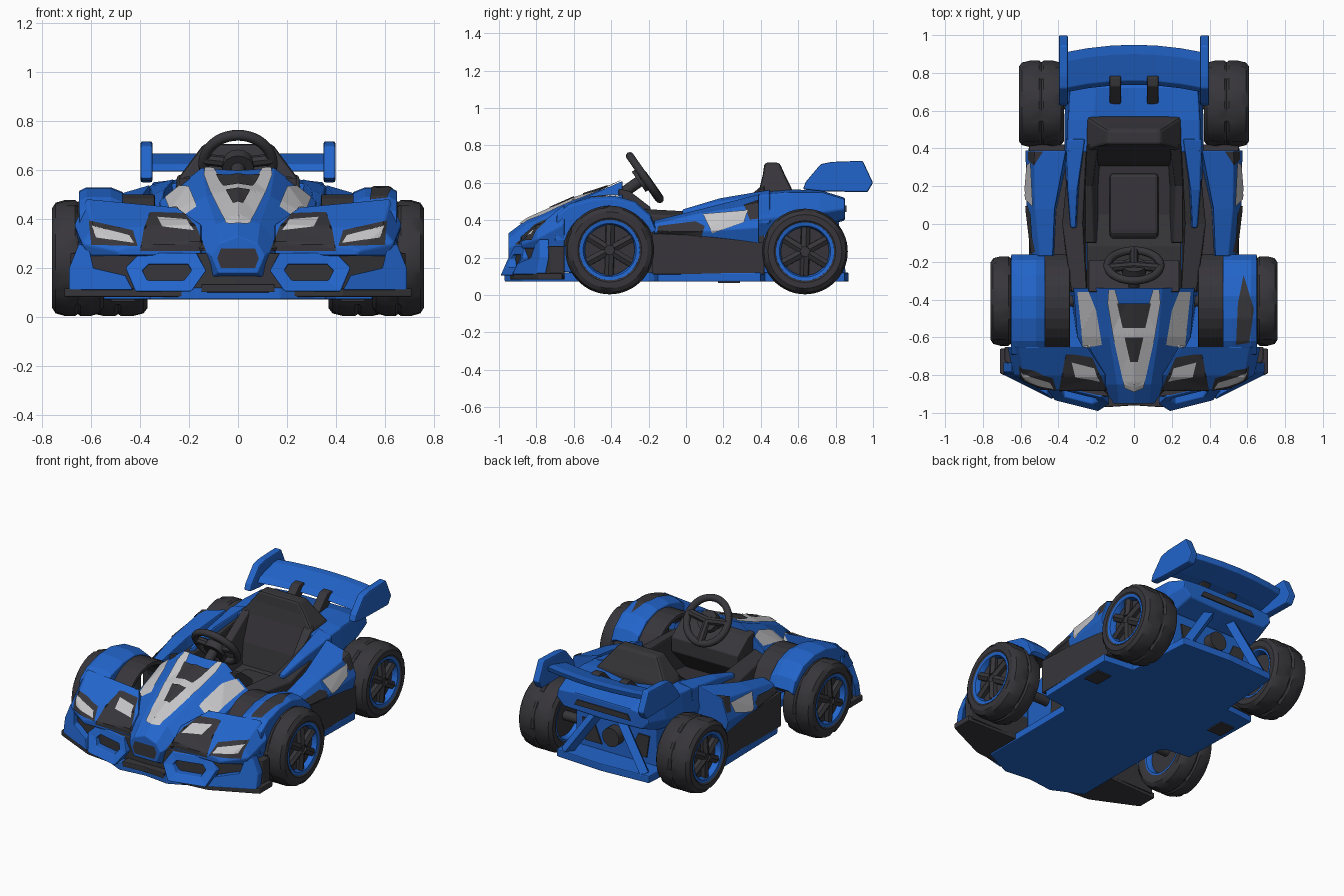
import bpy, bmesh, math
from mathutils import Vector
from mathutils.bvhtree import BVHTree

if "Cube" in bpy.data.objects:
    bpy.data.objects.remove(bpy.data.objects["Cube"])


def material(name, rgb):
    m = bpy.data.materials.new(name)
    m.diffuse_color = (*rgb, 1)
    m.use_nodes = True
    m.node_tree.nodes["Principled BSDF"].inputs["Base Color"].default_value = m.diffuse_color
    return m


BLUE = material("blue", (0.016, 0.130, 0.60))
DARK = material("charcoal", (0.038, 0.036, 0.042))
PALE = material("silver", (0.56, 0.56, 0.58))
SHAPES = {}


def mesh(name, verts, faces, mat, mirror=False, bevel=0.0, smooth=None):
    me = bpy.data.meshes.new(name)
    me.from_pydata(verts, [], faces)
    bm = bmesh.new()
    bm.from_mesh(me)
    bmesh.ops.remove_doubles(bm, verts=bm.verts, dist=1e-5)
    bmesh.ops.recalc_face_normals(bm, faces=bm.faces)
    if mirror:
        mid = [f for f in bm.faces if all(abs(v.co.x) < 1e-5 for v in f.verts)]
        bmesh.ops.delete(bm, geom=mid, context='FACES')
    bm.to_mesh(me)
    bm.free()
    me.calc_loop_triangles()
    SHAPES[name] = ([tuple(v.co) for v in me.vertices], [tuple(t.vertices) for t in me.loop_triangles])
    me.materials.append(mat)
    if smooth:
        me.shade_smooth()
        me.set_sharp_from_angle(angle=math.radians(smooth))
    ob = bpy.data.objects.new(name, me)
    bpy.context.collection.objects.link(ob)
    if mirror:
        ob.modifiers.new("mirror", 'MIRROR')
    if bevel:
        b = ob.modifiers.new("bevel", 'BEVEL')
        b.width, b.segments, b.limit_method = bevel, 2, 'ANGLE'
    return ob


def loft(name, rings, mat, mirror=False, wrap=False, **kw):
    n, m = len(rings[0]), len(rings)
    verts = [tuple(p) for r in rings for p in r]
    faces = []
    for i in range(m if wrap else m - 1):
        k = (i + 1) % m
        faces += [(i * n + j, i * n + (j + 1) % n, k * n + (j + 1) % n, k * n + j) for j in range(n)]
    if not wrap:
        faces += [tuple(range(n)), tuple(range((m - 1) * n, m * n))]
    return mesh(name, verts, faces, mat, mirror, **kw)


def sections(name, table, mat, mirror=True, bevel=0.008):
    """Loft of x,z cross-sections placed along y."""
    return loft(name, [[(x, y, z) for x, z in pts] for y, pts in table], mat, mirror, bevel=bevel)


def prism(name, pts, axis, a, b, mat, mirror=False, bevel=0.006):
    put = {'x': lambda p, t: (t, p[0], p[1]), 'y': lambda p, t: (p[0], t, p[1]), 'z': lambda p, t: (p[0], p[1], t)}[axis]
    return loft(name, [[put(p, t) for p in pts] for t in (a, b)], mat, mirror, bevel=bevel)


def bar(name, a, b, r, mat, mirror=False, n=16):
    a, b = Vector(a), Vector(b)
    q = (b - a).to_track_quat('Z', 'Y')
    circle = [q @ Vector((r * math.cos(t * math.tau / n), r * math.sin(t * math.tau / n), 0)) for t in range(n)]
    return loft(name, [[c + e for c in circle] for e in (a, b)], mat, mirror, smooth=35)


def lathe(name, prof, cx, cy, cz, mat, n=60, groove=False):
    """Closed x,r profile turned round the axle."""
    rings = []
    for k in range(n):
        t, ring = k * math.tau / n, []
        for j, (x, r) in enumerate(prof):
            if groove and 3 <= j <= 9 and (k + 2 * abs(j - 6)) % 10 == 0:
                r -= 0.009
            ring.append((cx + x, cy + r * math.cos(t), cz + r * math.sin(t)))
        rings.append(ring)
    return loft(name, rings, mat, True, wrap=True, smooth=32)


def decal(name, pts, view, targets, mat, off=0.004, mirror=True):
    """Thin plate draped on the target parts from the top, front or side."""
    vs, fs = [], []
    for t in targets:
        v, f = SHAPES[t]
        fs += [tuple(i + len(vs) for i in face) for face in f]
        vs += v
    tree = BVHTree.FromPolygons(vs, fs)
    put, d = {'top': (lambda a, b: Vector((a, b, 3)), Vector((0, 0, -1))),
              'front': (lambda a, b: Vector((a, -3, b)), Vector((0, 1, 0))),
              'side': (lambda a, b: Vector((3, a, b)), Vector((-1, 0, 0)))}[view]
    bm = bmesh.new()
    bm.faces.new([bm.verts.new(put(*p)) for p in pts])
    bmesh.ops.triangulate(bm, faces=bm.faces)
    bmesh.ops.subdivide_edges(bm, edges=bm.edges, cuts=11, use_grid_fill=True)
    for v in bm.verts:
        x0 = abs(v.co.x) < 1e-5
        hit = tree.ray_cast(v.co + Vector((1e-4, 0, 0)) * x0, d)[0]
        if hit is None:
            hit = tree.find_nearest(v.co + d * 2.5)[0]
        v.co = hit - d * off
        if x0:
            v.co.x = 0
    bm.verts.index_update()
    verts, faces = [tuple(v.co) for v in bm.verts], [tuple(v.index for v in f.verts) for f in bm.faces]
    bm.free()
    return mesh(name, verts, faces, mat, mirror)


# Wheels: grooved tyre, blue rim ring, dark disc, spokes, axle
TYRE = [(-.42, .6), (-.5, .72), (-.5, .86), (-.43, .955), (-.25, 1), (-.05, 1), (0, .965), (.05, 1), (.25, 1),
        (.43, .955), (.5, .86), (.5, .72), (.42, .62)]
RING = [(-.46, .66), (-.46, .61), (-.36, .56), (.36, .56), (.46, .60), (.475, .68), (.4, .7), (-.4, .7)]
DISC = [(-.3, 0), (-.3, .58), (.31, .58), (.31, 0)]
for end, x, y, r, w in (("front", .655, -.408, .237, .21), ("rear", .49, .636, .229, .24)):
    z = r + .004
    for part, prof, mat in (("tyre", TYRE, DARK), ("rim_ring", RING, BLUE), ("rim_disc", DISC, DARK)):
        lathe(f"{end}_{part}", [(a * w, b * r) for a, b in prof], x, y, z, mat, groove=part == "tyre")
    for k in range(6):
        t = k * math.tau / 6 + .5
        c, s = math.cos(t) * r, math.sin(t) * r
        bar(f"{end}_spoke_{k}", (x + .38 * w, y + .1 * c, z + .1 * s), (x + .35 * w, y + .57 * c, z + .57 * s), .026, DARK, True, 6)
    bar(f"{end}_hub", (x, y, z), (x + .43 * w, y, z), .045, DARK, True, 6)
    bar(f"{end}_axle", (.1, y, z), (x, y, z), .03, DARK, True)

# Floor pan, splitter and foot pads
prism("floor_pan", [(0, -.95), (.17, -.97), (.36, -.88), (.36, -.2), (.40, -.17), (.55, -.15), (.56, .40), (.36, .42),
                    (.33, .85), (0, .87)], 'z', .072, .12, BLUE, True)
prism("splitter", [(0, -.94), (.15, -.95), (.43, -.92), (.71, -.79), (.71, -.66), (0, -.64)], 'z', .082, .118, DARK, True)
prism("floor_pad", [(.42, .17), (.52, .17), (.52, .29), (.42, .29)], 'z', .064, .08, DARK, True, 0)

# Nose and hood
sections("nose", [
    (-.95, [(0, .18), (.08, .18), (.11, .25), (.08, .30), (0, .33)]),
    (-.85, [(0, .14), (.14, .14), (.17, .30), (.09, .38), (0, .405)]),
    (-.60, [(0, .12), (.30, .12), (.30, .40), (.13, .495), (0, .515)]),
    (-.34, [(0, .12), (.34, .12), (.32, .475), (.15, .61), (0, .60)])], BLUE, bevel=.004)

# Front fenders: front hull, blue wheel arch, dark inner liner
sections("fender_front", [
    (-.88, [(.15, .25), (.48, .25), (.50, .27), (.46, .285), (.15, .31)]),
    (-.80, [(.15, .25), (.61, .25), (.64, .30), (.59, .36), (.15, .38)]),
    (-.65, [(.20, .25), (.64, .25), (.67, .38), (.62, .485), (.25, .45)])], BLUE)


def arc(r, a0, a1, n=14):
    t = [math.radians(a0 + (a1 - a0) * i / n) for i in range(n + 1)]
    return [(-.408 + r * math.cos(k), .24 + r * math.sin(k)) for k in t]


arch = ([(-.70, .30), (-.69, .44), (-.62, .49), (-.5, .525), (-.38, .53), (-.27, .50), (-.19, .43), (-.16, .36)]
        + arc(.247, 25, 165))
loft("front_arch", [[(x, y, z + dz) for y, z in arch] for x, dz in ((.47, -.02), (.52, 0), (.62, 0), (.65, -.015))],
     BLUE, True, bevel=.005)
prism("arch_liner", arc(.262, -5, 175) + arc(.235, 175, -5), 'x', .34, .52, DARK, True)

# Front bumper: dark core, blue frames and corner blades
prism("bumper_core", [(0, -.92), (.2, -.91), (.42, -.86), (.64, -.77), (.685, -.72), (.685, -.65), (0, -.65)], 'z', .10, .262, DARK, True)


def face_y(x, z):
    return -1 + (z - .1) * .5 + max(0, x - .17) * .25


outer = [(.13, .19), (.17, .262), (.40, .262), (.46, .20), (.42, .105), (.19, .105)]
inner = [(.19, .19), (.205, .215), (.365, .215), (.39, .19), (.37, .15), (.22, .15)]
loft("bumper_frame", [[(x, face_y(x, z) + d, z) for x, z in pts] for pts, d in
                      ((outer, 0), (inner, .01), (inner, .09), (outer, .09))], BLUE, True, wrap=True, bevel=.005)
blade = [(.43, .11), (.69, .11), (.69, .20), (.65, .30), (.61, .285), (.59, .20), (.46, .17)]
loft("bumper_corner", [[(x, -.93 + (x - .43) * .5 + (z - .11) * .2 + d, z) for x, z in blade] for d in (0, .05)], BLUE, True, bevel=.005)
prism("centre_lip", [(0, -.96), (.15, -.97), (.15, -.9), (0, -.9)], 'z', .10, .135, DARK, True)

# Hood and headlight plates
SKIN = ["nose", "fender_front"]
decal("hood_v", [(.08, -.42), (.10, -.35), (.135, -.35), (.14, -.42), (.11, -.60), (.05, -.87), (0, -.89), (0, -.42)], 'top', ["nose"], PALE, .009)
decal("hood_vent_upper", [(0, -.42), (.09, -.42), (.06, -.55), (0, -.55)], 'top', ["nose"], DARK, .014)
decal("hood_vent_lower", [(0, -.60), (.05, -.60), (.02, -.73), (0, -.73)], 'top', ["nose"], DARK, .014)
decal("hood_side_panel", [(.17, -.64), (.20, -.46), (.24, -.36), (.30, -.36), (.285, -.5), (.27, -.66)], 'top', SKIN, PALE, .007)
decal("inner_light_surround", [(.13, .27), (.40, .27), (.385, .36), (.36, .43), (.22, .425), (.17, .37)], 'front', SKIN, DARK)
decal("inner_light", [(.33, .41), (.21, .40), (.18, .355), (.31, .37)], 'front', SKIN, PALE, .010)
decal("outer_light_surround", [(.61, .395), (.43, .355), (.41, .29), (.60, .295)], 'front', ["fender_front"], DARK)
decal("outer_light", [(.60, .375), (.445, .335), (.425, .303), (.58, .325)], 'front', ["fender_front"], PALE, .010)
decal("nose_grille", [(0, .2), (.07, .2), (.085, .24), (.07, .28), (0, .28)], 'front', ["nose"], DARK)
decal("fender_vent", [(.54, -.64), (.61, -.63), (.635, -.45), (.58, -.27), (.55, -.42)], 'top', ["front_arch"], DARK, .005, False)

# Side pods with dark skirt
prism("side_skirt", [(-.18, .11), (.42, .11), (.42, .28), (.05, .32), (-.18, .33)], 'x', .33, .555, DARK, True)
sections("side_pod", [
    (-.17, [(.42, .28), (.50, .30), (.54, .34), (.50, .38), (.43, .40)]),
    (.08, [(.41, .28), (.54, .29), (.57, .34), (.525, .44), (.42, .46)]),
    (.39, [(.34, .26), (.55, .26), (.575, .36), (.53, .49), (.36, .54)])], BLUE, bevel=.005)
decal("pod_intake", [(-.16, .30), (.08, .30), (.10, .37), (.05, .395), (-.15, .37)], 'side', ["side_pod"], DARK, .006)
decal("pod_panel", [(.09, .435), (.33, .455), (.31, .39), (.14, .33)], 'side', ["side_pod"], PALE, .008)
decal("pod_rear_corner", [(.48, .385), (.56, .385), (.56, .34), (.53, .31)], 'top', ["side_pod"], DARK, .006)

# Cockpit: dark tub walls, blue outer walls, dashboard
sections("tub_wall", [
    (-.36, [(.25, .11), (.34, .11), (.33, .44), (.25, .47)]),
    (0, [(.25, .11), (.38, .11), (.38, .42), (.27, .45)]),
    (.42, [(.24, .11), (.34, .11), (.34, .50), (.25, .53)])], DARK)
sections("cockpit_rail", [
    (-.02, [(.29, .40), (.34, .38), (.335, .45), (.31, .46)]),
    (.18, [(.28, .40), (.36, .38), (.35, .50), (.30, .52)]),
    (.45, [(.25, .40), (.37, .38), (.36, .54), (.26, .565)])], BLUE)
prism("dashboard", [(-.36, .57), (-.30, .555), (-.19, .47), (-.19, .38), (-.36, .2)], 'x', -.24, .24, DARK)

# Seat: shell, bolsters and cushion
loft("seat", [[(x, y, z) for x, y in ((-w, a), (w, a), (w, b), (-w, b))] for z, w, a, b in
              ((.12, .25, .28, .52), (.40, .25, .33, .56), (.56, .25, .39, .57), (.64, .19, .41, .53), (.708, .14, .42, .50))],
     DARK, bevel=.015)
prism("seat_base", [(-.36, .12), (.34, .12), (.34, .27), (.05, .23), (-.12, .25), (-.36, .22)], 'x', -.25, .25, DARK)
prism("seat_cushion", [(-.10, .22), (.27, .22), (.27, .275), (-.05, .275)], 'x', -.13, .13, DARK, False, .02)
sections("seat_bolster", [
    (-.10, [(.19, .2), (.26, .2), (.26, .33), (.21, .32)]),
    (.20, [(.18, .2), (.26, .2), (.26, .42), (.22, .40)]),
    (.42, [(.16, .2), (.26, .2), (.25, .58), (.19, .60)])], DARK)

# Steering wheel
C, U, N, X = Vector((0, -.22, .628)), Vector((0, -.57, .82)), Vector((0, .82, .57)), Vector((1, 0, 0))
rim = []
for k in range(40):
    t = k * math.tau / 40
    d = X * math.cos(t) + U * math.sin(t)
    rim.append([C + d * (.14 + .022 * math.cos(s * math.tau / 10)) + N * .022 * math.sin(s * math.tau / 10) for s in range(10)])
loft("steering_rim", rim, DARK, wrap=True, smooth=40)
bar("steering_hub", C - N * .04, C + N * .005, .065, DARK)
bar("steering_column", C - N * .2, C, .03, DARK)
bar("steering_spoke", C, C + X * .14 + U * .02, .024, DARK, True, 8)
bar("steering_lower_spoke", C, C - U * .14, .024, DARK, False, 8)

# Rear body, back slot, tail struts
sections("rear_deck", [
    (.38, [(0, .36), (.34, .30), (.37, .40), (.35, .535), (.24, .55), (0, .45)]),
    (.55, [(0, .36), (.30, .33), (.37, .42), (.35, .55), (.22, .565), (0, .53)]),
    (.72, [(0, .36), (.30, .36), (.36, .44), (.34, .55), (.20, .56), (0, .55)]),
    (.85, [(0, .40), (.28, .41), (.33, .46), (.32, .51), (.20, .52), (0, .52)])], BLUE)
sections("rear_lower_body", [
    (.40, [(0, .1), (.34, .1), (.34, .37), (0, .37)]),
    (.71, [(0, .1), (.29, .1), (.29, .39), (0, .39)])], BLUE)
prism("back_slot", [(-.2, .445), (.2, .445), (.18, .48), (-.18, .48)], 'y', .84, .857, DARK, False, 0)
prism("back_vent", [(.10, .16), (.22, .16), (.24, .30), (.16, .30)], 'y', .70, .718, DARK, True, 0)
bar("motor_cap", (0, .69, .25), (0, .77, .25), .06, DARK)
bar("tail_strut", (.08, .78, .40), (.28, .82, .11), .036, BLUE, True, 4)

# Rear wing: curved blade, end plates, mounts
blade = [(.735, .595), (.76, .625), (.90, .665), (.95, .668), (.94, .635), (.80, .60)]
loft("wing_blade", [[(x, y - .3 * x * x, z) for y, z in blade] for x in (-.37, -.25, -.12, 0, .12, .25, .37)], BLUE, bevel=.004)
prism("wing_end_plate", [(.625, .565), (.64, .605), (.72, .70), (.78, .712), (.945, .718), (1.0, .60), (.97, .55), (.72, .555)],
      'x', .35, .398, BLUE, True, .008)
prism("wing_mount", [(.63, .54), (.72, .54), (.80, .61), (.775, .645), (.73, .64)], 'x', .07, .13, DARK, True)
